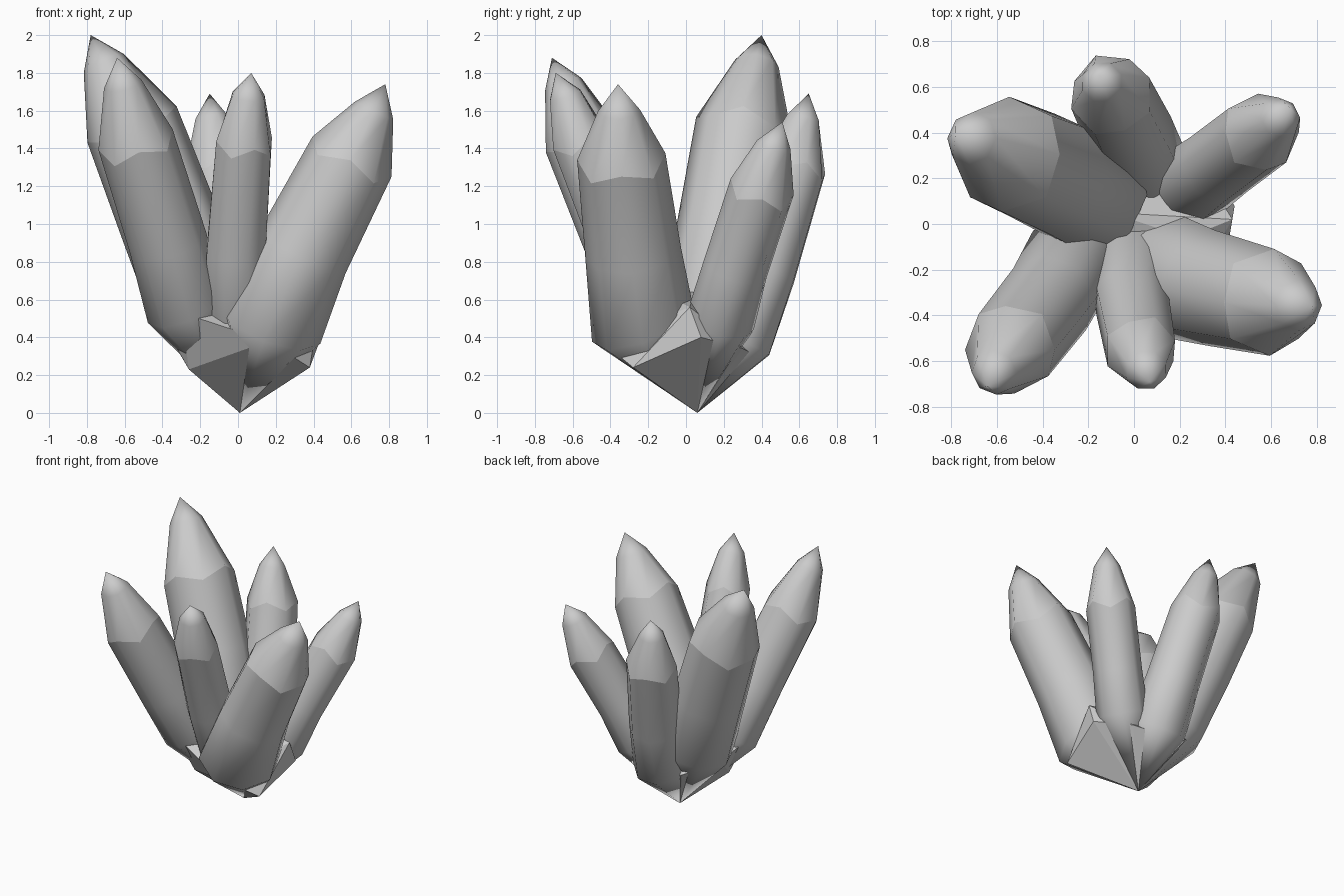
import bpy, bmesh, math
from mathutils import Vector

if "Cube" in bpy.data.objects:
    bpy.data.objects.remove(bpy.data.objects["Cube"])

ROOT = Vector((0.01, 0.06, 0.0))
SIDES = 8


def make_object(name, bm):
    bmesh.ops.recalc_face_normals(bm, faces=bm.faces[:])
    mesh = bpy.data.meshes.new(name)
    bm.to_mesh(mesh)
    bm.free()
    obj = bpy.data.objects.new(name, mesh)
    bpy.context.collection.objects.link(obj)
    return obj


def crystal(name, rings, tip, turn=0.0):
    """Faceted shaft: shared root, four rings (centre, radius), pointed tip."""
    bm = bmesh.new()
    tip = Vector(tip)
    centres = [Vector(c) for c, r in rings]
    path = [ROOT] + centres + [tip]
    loops = []
    for i, (c, r) in enumerate(rings):
        axis = (path[i + 2] - path[i]).normalized()
        u = Vector((0, 1, 0)).cross(axis).normalized()
        v = axis.cross(u)
        loop = []
        for k in range(SIDES):
            a = 2 * math.pi * (k + turn) / SIDES
            # scalloped upper shoulder
            lift = 0.03 * (-1) ** k if i == 2 else 0
            p = centres[i] + r * 1.02 * (u * math.cos(a) + v * math.sin(a)) + axis * lift
            loop.append(bm.verts.new(p))
        loops.append(loop)
    root, apex = bm.verts.new(ROOT), bm.verts.new(tip)
    for k in range(SIDES):
        n = (k + 1) % SIDES
        bm.faces.new((root, loops[0][n], loops[0][k]))
        for a, b in zip(loops, loops[1:]):
            bm.faces.new((a[k], a[n], b[n], b[k]))
        bm.faces.new((loops[-1][k], loops[-1][n], apex))
    for f in bm.faces:
        f.smooth = True
    # crisp edge at the upper shoulder
    for k in range(SIDES):
        bm.edges.get((loops[2][k], loops[2][(k + 1) % SIDES])).smooth = False
    return make_object(name, bm)


# Six crystals fanning out of one root
crystal("tall_crystal", [((-0.19, 0.13, 0.54), 0.26), ((-0.36, 0.22, 1.00), 0.26),
                         ((-0.55, 0.30, 1.50), 0.25), ((-0.71, 0.375, 1.85), 0.115)],
        (-0.78, 0.40, 2.0))
crystal("front_left_crystal", [((-0.28, -0.17, 0.56), 0.21), ((-0.37, -0.33, 0.90), 0.205),
                               ((-0.535, -0.54, 1.42), 0.20), ((-0.61, -0.65, 1.74), 0.10)],
        (-0.64, -0.71, 1.88))
crystal("front_crystal", [((0.0, -0.17, 0.50), 0.19), ((-0.01, -0.33, 0.85), 0.165),
                          ((0.03, -0.555, 1.42), 0.155), ((0.055, -0.64, 1.68), 0.09)],
        (0.07, -0.69, 1.80), 0.5)
crystal("right_crystal", [((0.17, -0.23, 0.47), 0.28), ((0.34, -0.28, 0.85), 0.25),
                          ((0.59, -0.34, 1.33), 0.23), ((0.72, -0.355, 1.60), 0.11)],
        (0.78, -0.36, 1.74))
crystal("back_right_crystal", [((0.26, 0.18, 0.48), 0.18), ((0.37, 0.26, 0.76), 0.17),
                               ((0.55, 0.395, 1.17), 0.17), ((0.64, 0.465, 1.42), 0.09)],
        (0.68, 0.51, 1.54))
crystal("back_crystal", [((0.02, 0.26, 0.39), 0.21), ((-0.02, 0.40, 0.75), 0.19),
                         ((-0.10, 0.565, 1.29), 0.18), ((-0.14, 0.62, 1.56), 0.09)],
        (-0.15, 0.65, 1.69), 0.5)

# Rough faceted base stone joining the crystals
bm = bmesh.new()
for p in [ROOT, (0.38, -0.28, 0.24), (0.44, 0.08, 0.40), (0.23, -0.06, 0.60),
          (0.43, 0.02, 0.56), (0.26, 0.30, 0.34), (0.02, 0.40, 0.29),
          (-0.20, 0.33, 0.38), (-0.40, 0.15, 0.47), (-0.43, -0.11, 0.53),
          (-0.26, -0.16, 0.23), (-0.30, -0.32, 0.53), (0.0, -0.36, 0.42),
          (0.16, -0.45, 0.38), (-0.10, 0.05, 0.66)]:
    bm.verts.new(p)
bmesh.ops.convex_hull(bm, input=bm.verts[:])
make_object("base_stone", bm)
